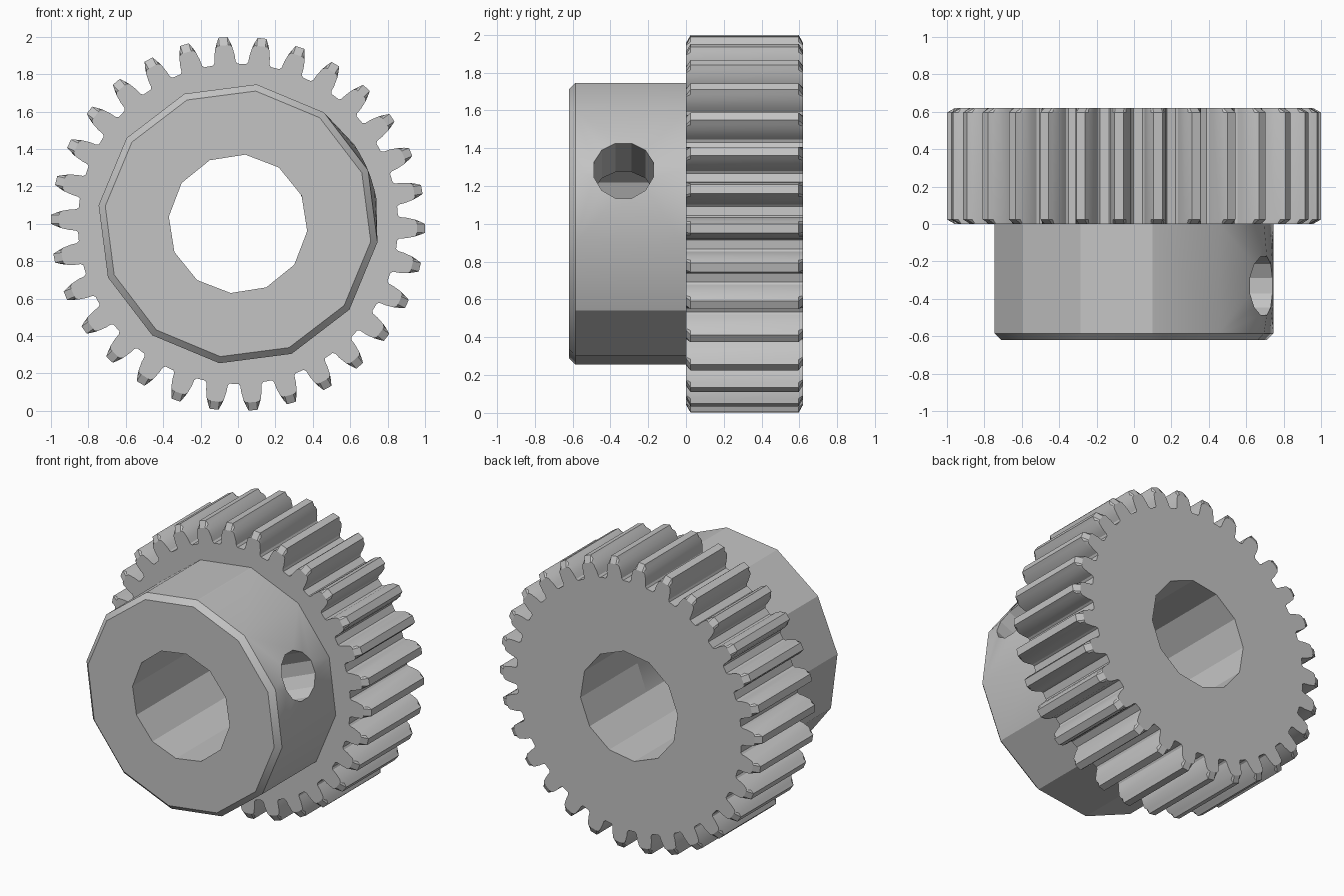
import bpy, bmesh
from math import sin, cos, asin, atan2, radians, pi

cube = bpy.data.objects.get("Cube")
if cube:
    bpy.data.objects.remove(cube)

SIDES, TEETH = 12, 30
HALF = 0.62                               # half of the full depth
HUB_PHASE, BORE_PHASE, TOOTH_PHASE = 22.4, 24, -1.4
HUB_R, BORE_R = 0.752, 0.372
HOLE_Y, HOLE_R = -0.33, 0.163

steel = bpy.data.materials.new("grey_steel")
steel.use_nodes = True
GREY = (0.55, 0.55, 0.55, 1)
steel.diffuse_color = GREY
steel.node_tree.nodes["Principled BSDF"].inputs["Base Color"].default_value = GREY


def vert(bm, r, deg, y):
    a = radians(deg)
    return bm.verts.new((r * cos(a), y, 1 + r * sin(a)))


def ring(bm, r, phase, y):
    return [vert(bm, r, phase + i * 360 / SIDES, y) for i in range(SIDES)]


def skin(bm, a, b, skip=()):
    """Quads between two equal loops, leaving out the given steps."""
    n = len(a)
    for i in range(n):
        if i not in skip:
            j = (i + 1) % n
            bm.faces.new((a[i], a[j], b[j], b[i]))


def fill(bm, *loops):
    """Flat face between an outline and the hole in it."""
    edges = []
    for loop in loops:
        for i, v in enumerate(loop):
            w = loop[i - 1]
            edges.append(bm.edges.get((v, w)) or bm.edges.new((v, w)))
    bmesh.ops.triangle_fill(bm, use_beauty=True, edges=edges)


def pierced_patch(bm, radius, front, back, phase):
    """Two wall steps of a cylinder with a round cross hole; returns the hole rim."""
    rim = []
    for i in range(SIDES):
        t = 2 * pi * (i + 0.5) / SIDES
        deg = HUB_PHASE + asin(HOLE_R * sin(t) / radius) * 180 / pi
        rim.append((t, vert(bm, radius, deg, HOLE_Y + HOLE_R * cos(t))))
    edge = []
    for loop in (front, back):
        for k in (-1, 0, 1):
            side = radius * radians(phase + k * 360 / SIDES - HUB_PHASE)
            edge.append((atan2(side, loop[k].co.y - HOLE_Y) % (2 * pi), loop[k]))
    edge.sort(key=lambda p: p[0])

    def angle(loop, k):
        return loop[k % len(loop)][0] + 2 * pi * (k // len(loop))

    i = j = 0
    while i < len(rim) or j < len(edge):
        a, b = rim[i % len(rim)][1], edge[j % len(edge)][1]
        mid_rim = angle(rim, i) + angle(rim, i + 1)
        mid_edge = angle(edge, j) + angle(edge, j + 1)
        if j >= len(edge) or (i < len(rim) and mid_rim <= mid_edge):
            i += 1
            bm.faces.new((a, rim[i % len(rim)][1], b))
        else:
            j += 1
            bm.faces.new((a, edge[j % len(edge)][1], b))
    return [v for _, v in rim]


def finish(bm, name):
    bmesh.ops.recalc_face_normals(bm, faces=bm.faces)
    mesh = bpy.data.meshes.new(name)
    bm.to_mesh(mesh)
    bm.free()
    mesh.materials.append(steel)
    obj = bpy.data.objects.new(name, mesh)
    bpy.context.collection.objects.link(obj)
    bpy.ops.object.select_all(action="DESELECT")
    obj.select_set(True)
    bpy.context.view_layer.objects.active = obj
    bpy.ops.object.shade_smooth_by_angle(angle=radians(28))


# Hub with chamfered front edge, bore and set-screw hole
bm = bmesh.new()
face_ring = ring(bm, 0.716, HUB_PHASE, -HALF)
front_ring = ring(bm, HUB_R, HUB_PHASE, -HALF + 0.035)
back_ring = ring(bm, HUB_R, HUB_PHASE, 0)
bore_front = ring(bm, BORE_R, BORE_PHASE, -HALF)
bore_back = ring(bm, BORE_R, BORE_PHASE, 0)
gap = (0, SIDES - 1)
skin(bm, face_ring, front_ring)
skin(bm, front_ring, back_ring, gap)
skin(bm, bore_front, bore_back, gap)
outer_rim = pierced_patch(bm, HUB_R, front_ring, back_ring, HUB_PHASE)
inner_rim = pierced_patch(bm, BORE_R, bore_front, bore_back, BORE_PHASE)
skin(bm, outer_rim, inner_rim)
fill(bm, face_ring, bore_front)
finish(bm, "hub")

# Gear ring: half-tooth profile as (radius, half width), mirrored and repeated
half = [(0.856, 0.066), (0.868, 0.057), (0.90, 0.055),
        (0.945, 0.046), (0.975, 0.035), (1.0, 0.024)]
tooth = [(r, -w) for r, w in half] + [(r, w) for r, w in reversed(half)]


def outline(bm, limit, y):
    return [vert(bm, min(r, limit), TOOTH_PHASE + k * 360 / TEETH + w / r * 180 / pi, y)
            for k in range(TEETH) for r, w in tooth]


bm = bmesh.new()
CHAMFER, TIP = 0.024, 0.957
loops = [outline(bm, lim, y) for lim, y in
         ((TIP, 0), (1, CHAMFER), (1, HALF - CHAMFER), (TIP, HALF))]
for a, b in zip(loops, loops[1:]):
    skin(bm, a, b)
bore_front = ring(bm, BORE_R, BORE_PHASE, 0)
bore_back = ring(bm, BORE_R, BORE_PHASE, HALF)
skin(bm, bore_front, bore_back)
fill(bm, loops[0], ring(bm, HUB_R, HUB_PHASE, 0))
fill(bm, loops[-1], bore_back)
finish(bm, "gear_ring")
